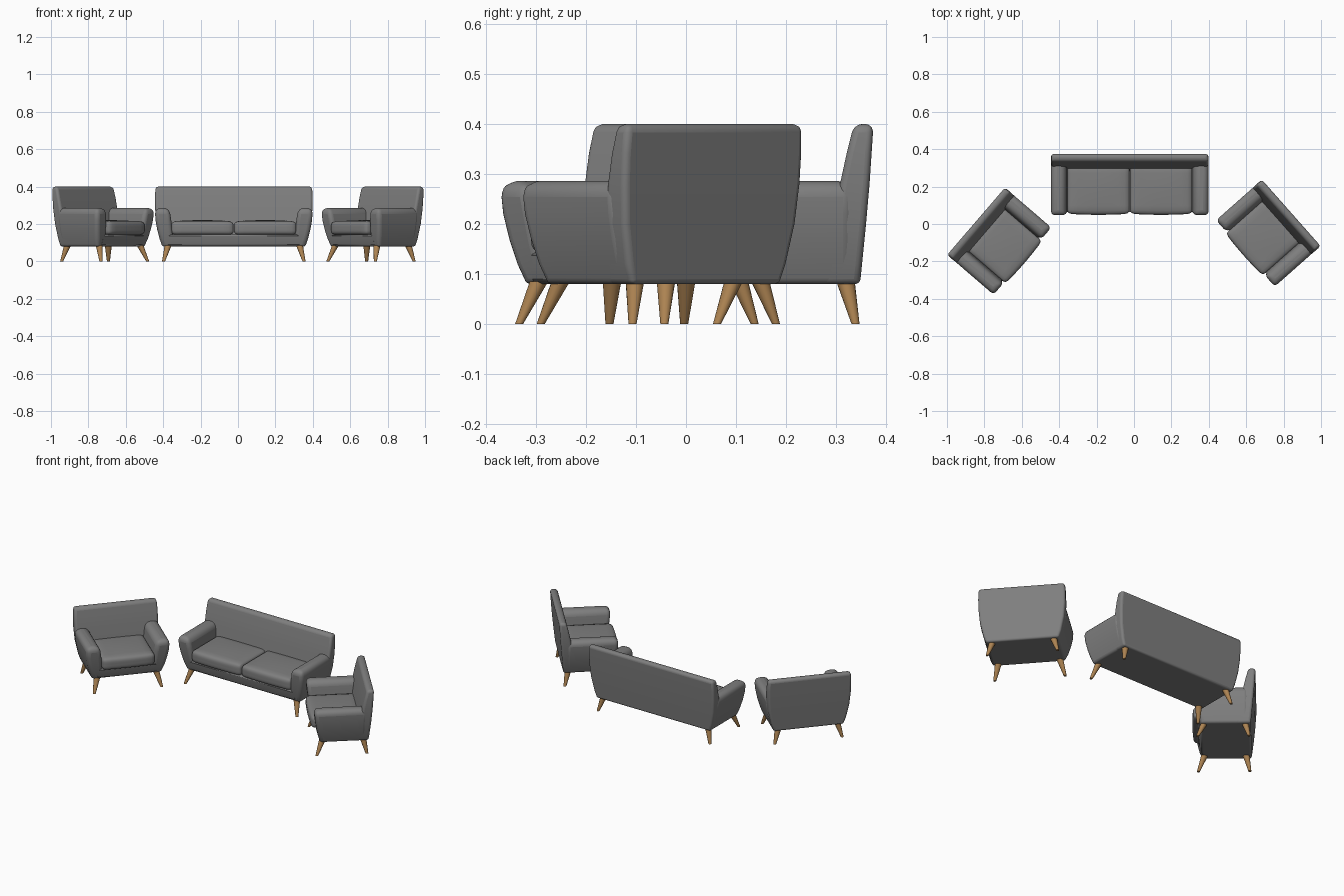
import bpy, bmesh, math
from mathutils import Matrix, Vector

if "Cube" in bpy.data.objects:
    bpy.data.objects.remove(bpy.data.objects["Cube"])


def material(name, col):
    m = bpy.data.materials.new(name)
    m.diffuse_color = (*col, 1)
    m.use_nodes = True
    m.node_tree.nodes["Principled BSDF"].inputs["Base Color"].default_value = m.diffuse_color
    return m


FABRIC = material("grey fabric", (0.21, 0.21, 0.21))
WOOD = material("oak wood", (0.42, 0.23, 0.085))


def finish(name, bm, mat, place):
    bmesh.ops.recalc_face_normals(bm, faces=bm.faces)
    me = bpy.data.meshes.new(name)
    bm.to_mesh(me)
    bm.free()
    me.materials.append(mat)
    ob = bpy.data.objects.new(name, me)
    bpy.context.collection.objects.link(ob)
    ob.matrix_world = place
    return ob


def smooth(ob, angle=40):
    bpy.ops.object.select_all(action='DESELECT')
    ob.select_set(True)
    bpy.context.view_layer.objects.active = ob
    bpy.ops.object.shade_smooth_by_angle(angle=math.radians(angle))


def loft_box(name, rings, place, width, top=1.0, bottom=0.4, side=0.7):
    """Box lofted through rings (z, x0, x1, y0, y1), edges rounded by weight."""
    bm = bmesh.new()
    wl = bm.edges.layers.float.new("bevel_weight_edge")
    loops = [[bm.verts.new(p) for p in ((a, c, z), (b, c, z), (b, d, z), (a, d, z))]
             for z, a, b, c, d in rings]
    bm.faces.new(loops[0])
    bm.faces.new(loops[-1])
    for lo, hi in zip(loops, loops[1:]):
        for i in range(4):
            j = (i + 1) % 4
            bm.faces.new((lo[i], lo[j], hi[j], hi[i]))
    lowest, highest = rings[0][0], rings[-1][0]
    for e in bm.edges:
        z0, z1 = (v.co.z for v in e.verts)
        if abs(z0 - z1) > 1e-5:
            e[wl] = side
        elif abs(z0 - lowest) < 1e-5:
            e[wl] = bottom
        elif abs(z0 - highest) < 1e-5:
            e[wl] = top
    ob = finish(name, bm, FABRIC, place)
    mod = ob.modifiers.new("rounding", 'BEVEL')
    mod.limit_method = 'WEIGHT'
    mod.width = width
    mod.segments = 5
    smooth(ob)
    return ob


def cushion(name, x0, x1, y0, y1, place):
    """Soft cushion: rounded box with a gently crowned top."""
    n = 10
    cx, cy, hx, hy = (x0 + x1) / 2, (y0 + y1) / 2, (x1 - x0) / 2, (y1 - y0) / 2
    r, zmid, hz = 0.022, 0.178, 0.036
    bm = bmesh.new()
    bmesh.ops.create_cube(bm, size=2)
    bmesh.ops.subdivide_edges(bm, edges=bm.edges, cuts=n, use_grid_fill=True)
    for v in bm.verts:
        # spread the grid towards the edges, then round the border
        q = Vector([math.sin(c * math.pi / 2) for c in v.co])
        p = Vector((q.x * hx, q.y * hy, q.z * hz))
        core = Vector((max(-hx + r, min(hx - r, p.x)), max(-hy + r, min(hy - r, p.y)),
                       max(-hz + r, min(hz - r, p.z))))
        d = p - core
        if d.length > 1e-6:
            p = core + d.normalized() * r
        crown = (1 - (p.x / hx) ** 2) * (1 - (p.y / hy) ** 2)
        p.z += 0.007 * crown * max(0, p.z / hz)
        p.y -= 0.006 * (1 - (p.x / hx) ** 2) * max(0, -p.y / hy)
        v.co = p + Vector((cx, cy, zmid))
    smooth(finish(name, bm, FABRIC, place), 60)


def leg(name, sx, y0, y1, W, place):
    """Tapered round leg leaning outwards."""
    bm = bmesh.new()
    n = 16
    rings = []
    for x, y, z, r in ((sx * (W - 0.047), y0, 0, 0.008), (sx * (W - 0.071), y1, 0.085, 0.0185)):
        rings.append([bm.verts.new((x + r * math.cos(k * math.tau / n),
                                    y + r * math.sin(k * math.tau / n), z)) for k in range(n)])
    bm.faces.new(rings[0])
    bm.faces.new(rings[1])
    for i in range(n):
        j = (i + 1) % n
        bm.faces.new((rings[0][i], rings[0][j], rings[1][j], rings[1][i]))
    smooth(finish(name, bm, WOOD, place))


def seat_unit(label, W, seats, front, centre, turn):
    place = Matrix.Translation((*centre, 0)) @ Matrix.Rotation(math.radians(turn), 4, 'Z')
    # backrest, narrowing towards the floor
    back = [(0.08, 0.04, 0.06, 0.138), (0.12, 0.026, 0.07, 0.142), (0.20, 0.009, 0.085, 0.150),
            (0.28, 0.002, 0.098, 0.157), (0.34, 0.001, 0.111, 0.161), (0.40, 0.004, 0.126, 0.165)]
    loft_box(label + "_backrest", [(z, -W + i, W - i, a, b) for z, i, a, b in back],
             place, 0.026, 0.65, 0.4, 0.5)
    # arms, leaning out and forward
    arm = [(0.08, 0.04, 0.105, -0.130), (0.12, 0.026, 0.10, -0.142), (0.17, 0.013, 0.094, -0.152),
           (0.22, 0.004, 0.088, -0.160), (0.286, 0.0, 0.078, -0.166)]
    for s, side in ((-1, "left"), (1, "right")):
        loft_box(f"{label}_{side}_arm",
                 [(z, *sorted((s * (W - o), s * (W - i))), f, 0.125) for z, o, i, f in arm],
                 place, 0.032, 1.0, 0.35, 0.65)
    # seat platform
    w = W - 0.07
    loft_box(label + "_platform", [(0.08, -w, w, -0.130, 0.12), (0.11, -w, w, -0.140, 0.12),
                                   (0.145, -w, w, -0.147, 0.12)], place, 0.02, 0.4, 0.5, 0)
    # seat cushions
    w = W - 0.087
    step = 2 * w / seats
    for k in range(seats):
        cushion(f"{label}_cushion_{k + 1}", -w + k * step + 0.001, -w + (k + 1) * step - 0.001,
                front, 0.108, place)
    # legs
    for s, side in ((-1, "left"), (1, "right")):
        leg(f"{label}_front_{side}_leg", s, -0.148, -0.115, W, place)
        leg(f"{label}_rear_{side}_leg", s, 0.129, 0.109, W, place)


seat_unit("sofa", 0.4225, 2, -0.155, (-0.0225, 0.21), 0)
seat_unit("left_armchair", 0.2385, 1, -0.172, (-0.72, -0.092), 49.3)
seat_unit("right_armchair", 0.2385, 1, -0.172, (0.718, -0.049), -48.5)
